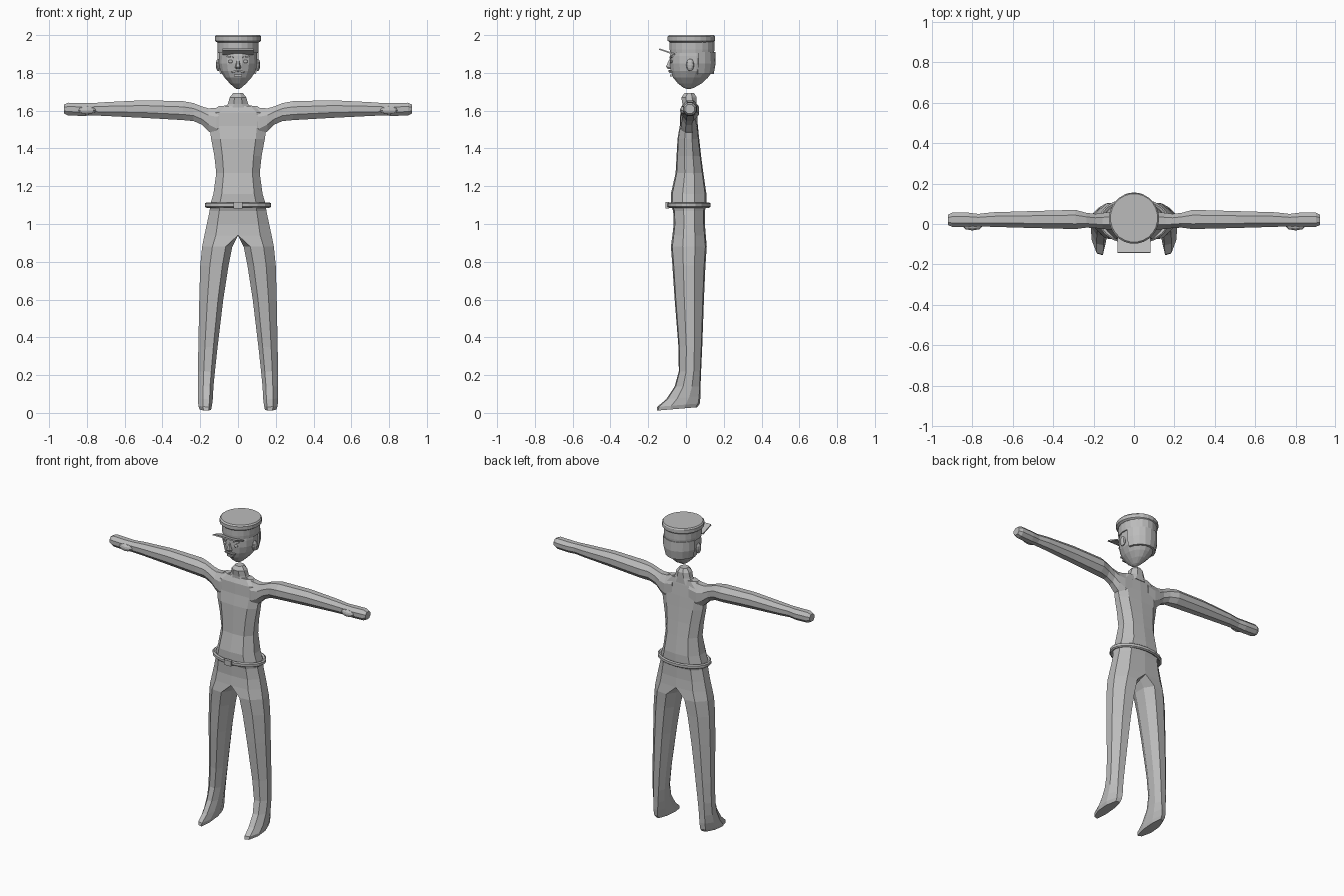
import bpy, bmesh, math
from mathutils import Matrix, Vector

grey = bpy.data.materials.new("plain_grey")
grey.diffuse_color = (0.5, 0.5, 0.5, 1)


def finish(name, bm, mirror=False):
    bmesh.ops.recalc_face_normals(bm, faces=bm.faces)
    me = bpy.data.meshes.new(name)
    bm.to_mesh(me)
    bm.free()
    me.materials.append(grey)
    ob = bpy.data.objects.new(name, me)
    bpy.context.collection.objects.link(ob)
    if mirror:
        ob.modifiers.new("mirror", 'MIRROR').merge_threshold = 0.002
    return ob


def loft(name, rings, mirror=False):
    bm = bmesh.new()
    vs = [[bm.verts.new(p) for p in r] for r in rings]
    n = len(rings[0])
    for a, b in zip(vs, vs[1:]):
        for i in range(n):
            j = (i + 1) % n
            bm.faces.new((a[i], a[j], b[j], b[i]))
    bm.faces.new(vs[0])
    bm.faces.new(vs[-1])
    return finish(name, bm, mirror)


def oval(z, rx, y0, y1, n=16):
    cy, ry = (y0 + y1) / 2, (y1 - y0) / 2
    return [(rx * math.cos((i + .5) * math.tau / n),
             cy + ry * math.sin((i + .5) * math.tau / n), z) for i in range(n)]


def stack(name, rows, n=16):
    return loft(name, [oval(*r, n) for r in rows])


def box(name, loc, size, rot=(0, 0, 0), mirror=False):
    bm = bmesh.new()
    bmesh.ops.create_cube(bm, size=1)
    bmesh.ops.scale(bm, vec=size, verts=bm.verts)
    for ang, ax in zip(rot, 'XYZ'):
        bmesh.ops.rotate(bm, matrix=Matrix.Rotation(ang, 3, ax), verts=bm.verts)
    bmesh.ops.translate(bm, vec=loc, verts=bm.verts)
    return finish(name, bm, mirror)


def ball(name, loc, size, mirror=False, n=10):
    bm = bmesh.new()
    bmesh.ops.create_uvsphere(bm, u_segments=n, v_segments=6, radius=1)
    bmesh.ops.scale(bm, vec=size, verts=bm.verts)
    bmesh.ops.translate(bm, vec=loc, verts=bm.verts)
    return finish(name, bm, mirror)


# Torso and legs: half rings around the trunk, closed rings down the leg
def section(z, xi, xo, yf, yb, dz=0):
    w, d = xo - xi, yb - yf
    pts = [(.22, 0), (.66, .04), (1, .33), (1, .67), (.66, .96), (.22, 1), (0, .7), (0, .3)]
    return [(xi + u * w, yf + v * d, z + dz * (1 - v)) for u, v in pts]


trunk = [(1.625, .10, -.015, .05), (1.59, .15, -.03, .055), (1.52, .152, -.033, .063),
         (1.45, .142, -.045, .07), (1.36, .125, -.05, .08), (1.27, .115, -.055, .092),
         (1.16, .13, -.08, .108), (1.10, .148, -.08, .108), (1.07, .15, -.068, .10),
         (1.0, .165, -.065, .10), (.94, .178, -.072, .105)]
legs = [(.88, .03, .19, -.08, .11), (.78, .05, .20, -.072, .103), (.60, .078, .205, -.06, .095),
        (.35, .108, .21, -.04, .086), (.22, .122, .212, -.038, .08), (.14, .13, .212, -.06, .077),
        (.09, .133, .212, -.105, .077), (.05, .138, .21, -.152, .073), (.03, .142, .203, -.155, .06)]
bm = bmesh.new()
rows = []
for z, xo, yf, yb in trunk:
    p = section(z, 0, xo, yf, yb)
    p[0], p[5] = (0, yf, z), (0, yb, z)
    rows.append([bm.verts.new(c) for c in p[:6]])
for a, b in zip(rows, rows[1:]):
    for i in range(5):
        bm.faces.new((a[i], a[i + 1], b[i + 1], b[i]))
bm.faces.new(rows[0])
last = rows[-1] + [bm.verts.new((0, y, .94)) for y in (.05, -.015)]
for r in legs:
    low = r[0] < .1
    ring = [bm.verts.new(c) for c in section(*r, -.018 if low else 0)]
    for i in range(8):
        j = (i + 1) % 8
        bm.faces.new((last[i], last[j], ring[j], ring[i]))
    last = ring
bm.faces.new(last)
finish("torso_and_legs", bm, True)


# Arms with hands and thumbs
def arm_ring(x, z0, z1, y0, y1):
    cy, cz, ry, rz = (y0 + y1) / 2, (z0 + z1) / 2, (y1 - y0) / 2, (z1 - z0) / 2
    pts = [(1, .4), (.45, 1), (-.45, 1), (-1, .4), (-1, -.4), (-.45, -1), (.45, -1), (1, -.4)]
    return [(x, cy + u * ry, cz + v * rz) for u, v in pts]


arm = [(.06, 1.46, 1.63, -.025, .06), (.115, 1.46, 1.615, -.028, .06), (.155, 1.49, 1.612, -.025, .055),
       (.19, 1.525, 1.622, -.02, .05), (.235, 1.545, 1.64, -.018, .055), (.29, 1.55, 1.65, -.025, .07),
       (.5, 1.562, 1.655, -.02, .064), (.7, 1.572, 1.645, -.014, .058), (.77, 1.575, 1.64, -.012, .05),
       (.82, 1.572, 1.64, -.016, .056), (.9, 1.575, 1.642, -.014, .056), (.922, 1.585, 1.632, -.005, .045)]
loft("arm", [arm_ring(*r) for r in arm], True)
ball("thumb", (.80, -.012, 1.602), (.048, .02, .022), True, 8)

# Neck
stack("neck", [(1.60, .085, -.02, .06), (1.635, .058, -.022, .06), (1.67, .048, -.028, .06),
               (1.693, .028, -.01, .045)], 8)

# Belt: a bevelled oval band, with a buckle
bm = bmesh.new()
prof = [(0, -.014), (.008, -.008), (.008, .008), (0, .014), (-.012, .008), (-.012, -.008)]
n = 20
cols = []
for i in range(n):
    a = i * math.tau / n
    cols.append([bm.verts.new(((.168 + d) * math.cos(a), .015 + (.108 + d) * math.sin(a), 1.10 + h))
                 for d, h in prof])
for i in range(n):
    for k in range(6):
        a, b, m = cols[i], cols[(i + 1) % n], (k + 1) % 6
        bm.faces.new((a[k], b[k], b[m], a[m]))
finish("belt", bm)
box("buckle", (0, -.1, 1.10), (.05, .018, .034))

# Head and cap
stack("head", [(1.93, .098, -.08, .145), (1.89, .103, -.087, .15), (1.85, .104, -.088, .153),
               (1.81, .095, -.082, .145), (1.775, .073, -.07, .118), (1.745, .045, -.045, .085),
               (1.722, .02, -.015, .045), (1.715, .008, .005, .025)])
stack("cap_band", [(1.905, .108, -.086, .15), (1.925, .11, -.088, .152), (1.965, .11, -.088, .152)], 20)
stack("cap_crown", [(1.962, .112, -.088, .148), (1.97, .124, -.098, .155), (1.992, .124, -.098, .155),
                    (2.0, .117, -.09, .15)], 24)
box("cap_visor", (0, -.1, 1.912), (.165, .088, .008), (-.33, 0, 0))

# Back hair: a thin shell around the back of the skull
hair = []
for t in range(9):
    a = math.radians(15 + t * 150 / 8)
    c, s = math.cos(a), math.sin(a)
    hair.append([(rx * c, .033 + ry * s, z) for rx, ry, z in
                 ((.112, .122, 1.91), (.112, .124, 1.85), (.098, .114, 1.795),
                  (.08, .09, 1.795), (.09, .11, 1.85), (.09, .11, 1.91))])
loft("back_hair", hair)

# Face
ball("ear", (.105, .022, 1.842), (.013, .021, .033), True)
ball("eye", (.04, -.077, 1.86), (.014, .008, .009), True)
box("eyebrow", (.042, -.079, 1.884), (.036, .008, .008), (0, -.2, .3), True)
loft("nose", [[(-.006, -.08, 1.872), (.006, -.08, 1.872), (.004, -.09, 1.87), (-.004, -.09, 1.87)],
              [(-.017, -.08, 1.828), (.017, -.08, 1.828), (.008, -.106, 1.832), (-.008, -.106, 1.832)],
              [(-.012, -.078, 1.82), (.012, -.078, 1.82), (.006, -.095, 1.82), (-.006, -.095, 1.82)]])
box("moustache", (.017, -.083, 1.808), (.036, .012, .009), (0, .2, .2), True)
box("mouth", (0, -.078, 1.787), (.042, .012, .010))
